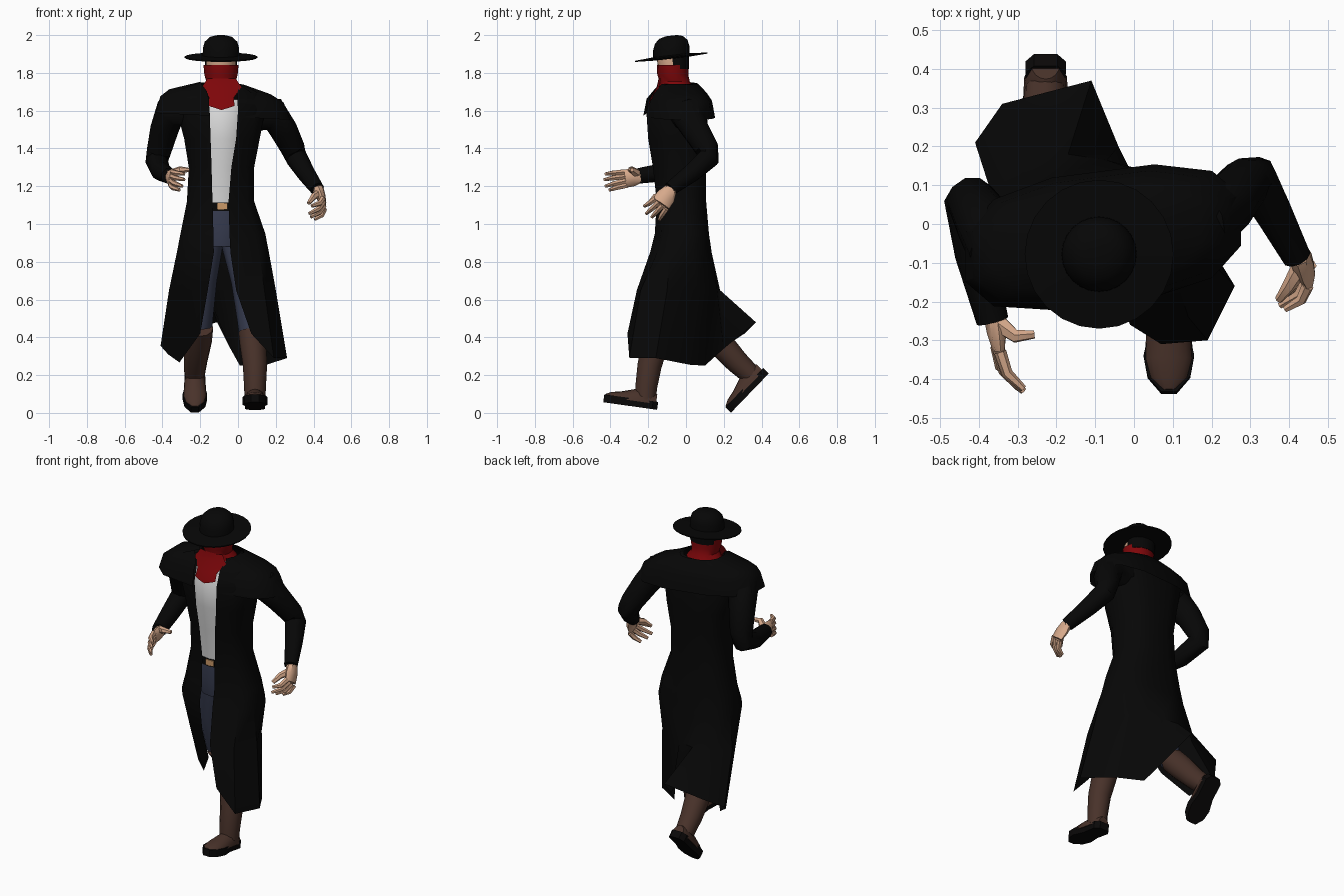
import bpy, bmesh, math
from mathutils import Vector, Matrix


def material(name, r, g, b):
    m = bpy.data.materials.new(name)
    m.diffuse_color = (r, g, b, 1)
    return m


BLACK = material("black cloth", 0.002, 0.002, 0.002)
RED = material("red cloth", 0.21, 0.002, 0.003)
WHITE = material("white shirt", 0.72, 0.72, 0.72)
DENIM = material("dark denim", 0.038, 0.045, 0.08)
BROWN = material("brown leather", 0.066, 0.032, 0.023)
SOLE = material("dark sole", 0.003, 0.0025, 0.0025)
SKIN = material("skin", 0.68, 0.40, 0.26)
BRASS = material("brass", 0.60, 0.32, 0.14)


def loft(name, rings, mat, closed=True, caps=True, matrix=None, angle=40):
    """Skin a list of equal-length point rings."""
    bm = bmesh.new()
    vs = [[bm.verts.new(p) for p in r] for r in rings]
    n = len(rings[0])
    for a, b in zip(vs, vs[1:]):
        for i in range(n if closed else n - 1):
            j = (i + 1) % n
            bm.faces.new((a[i], a[j], b[j], b[i]))
    if closed and caps:
        bm.faces.new(vs[0])
        bm.faces.new(vs[-1])
    bmesh.ops.recalc_face_normals(bm, faces=bm.faces[:])
    me = bpy.data.meshes.new(name)
    bm.to_mesh(me)
    bm.free()
    me.materials.append(mat)
    ob = bpy.data.objects.new(name, me)
    bpy.context.collection.objects.link(ob)
    if matrix:
        me.transform(matrix)
    bpy.ops.object.select_all(action='DESELECT')
    ob.select_set(True)
    bpy.context.view_layer.objects.active = ob
    bpy.ops.object.shade_smooth_by_angle(angle=math.radians(angle))
    return ob


def tube(name, path, mat, n=8, ref=None):
    """Tube along points (x, y, z, r) or (x, y, z, r1, r2); r1 lies along ref."""
    pts = [Vector(p[:3]) for p in path]
    u = Vector(ref) if ref else None
    rings = []
    for i, p in enumerate(pts):
        t = (pts[min(i + 1, len(pts) - 1)] - pts[max(i - 1, 0)]).normalized()
        if u is None:
            u = Vector((1, 0, 0)) if abs(t.x) < 0.7 else Vector((0, 0, 1))
        u = (u - t * u.dot(t)).normalized()
        v = t.cross(u)
        r1, r2 = path[i][3], path[i][-1]
        rings.append([p + u * r1 * math.cos(a) + v * r2 * math.sin(a)
                      for a in (2 * math.pi * k / n for k in range(n))])
    return loft(name, rings, mat)


def ell(z, cx, cy, rx, ry, n=16, tilt=0.0):
    return [Vector((cx + rx * math.cos(a), cy + ry * math.sin(a), z + tilt * ry * math.sin(a)))
            for a in (2 * math.pi * k / n for k in range(n))]


def open_ring(z, x0, x1, y0, y1, gl, gr, shear=0.0, tilt=0.0):
    """12-point rounded ring, open at the front between gl and gr."""
    cx, cy, rx, ry = (x0 + x1) / 2, (y0 + y1) / 2, (x1 - x0) / 2, (y1 - y0) / 2
    f = lambda c: math.copysign(abs(c) ** 0.75, c)
    pts = [(gl, y0)]
    for k in range(10):
        a = math.radians(45 + 30 * k)
        pts.append((cx - rx * f(math.sin(a)), cy - ry * f(math.cos(a))))
    pts.append((gr, y0))
    return [Vector((x, y + shear * (x + .09), z + tilt * (x + .09))) for x, y in pts]


# Long open coat with a windblown hem
coat = [open_ring(*r) for r in (
    (1.74, -.20, .02, -.13, .05, -.19, .01),
    (1.69, -.32, .13, -.17, .09, -.16, -.005),
    (1.60, -.33, .15, -.21, .115, -.15, 0),
    (1.45, -.29, .12, -.20, .12, -.145, -.01),
    (1.30, -.265, .09, -.175, .11, -.14, -.035),
    (1.12, -.275, .09, -.155, .11, -.135, -.05),
    (.95, -.31, .15, -.165, .125, -.13, -.045),
    (.85, -.33, .17, -.19, .14, -.128, -.04))]
knee = [(-.16, -.12), (-.27, -.09), (-.335, -.01), (-.365, .07), (-.30, .15), (-.17, .18),
        (-.07, .165), (.02, .14), (.12, .06), (.20, -.10), (.14, -.24), (-.01, -.26)]
hem = [(-.20, .0, .42), (-.31, .11, .267), (-.37, .14, .31), (-.41, .21, .355),
       (-.34, .31, .42), (-.11, .37, .48), (-.04, .20, .34), (.01, .10, .25),
       (.15, .02, .255), (.26, -.16, .29), (.19, -.30, .29), (.07, -.31, .42)]
coat.append([Vector((x, y, .65)) for x, y in knee])
coat.append([Vector(p) for p in hem])
loft("long_coat", coat, BLACK, closed=False)

# Shoulder cape, slightly twisted with the stride
loft("shoulder_cape", [open_ring(*r, shear=.13, tilt=-.05) for r in (
    (1.745, -.21, .03, -.12, .06, -.20, .02),
    (1.70, -.37, .18, -.165, .10, -.165, -.005),
    (1.66, -.42, .25, -.20, .125, -.155, 0),
    (1.57, -.445, .285, -.218, .14, -.15, 0))], BLACK, closed=False)

# Sleeves
tube("right_sleeve", [(-.27, -.06, 1.60, .09), (-.36, -.05, 1.59, .09), (-.39, .01, 1.50, .075),
                      (-.42, .06, 1.38, .064), (-.43, .06, 1.33, .06),
                      (-.41, -.08, 1.28, .052), (-.365, -.25, 1.255, .042)], BLACK, 10)
tube("left_sleeve", [(.08, 0, 1.58, .09), (.19, .01, 1.58, .09), (.24, .05, 1.50, .075),
                     (.29, .11, 1.40, .065), (.31, .12, 1.35, .06),
                     (.36, .03, 1.27, .05), (.42, -.085, 1.185, .038)], BLACK, 10)

# Shirt, belt, buckle, trousers
loft("shirt", [ell(1.66, -.085, -.05, .15, .12), ell(1.58, -.085, -.06, .16, .14),
               ell(1.45, -.085, -.05, .15, .145), ell(1.30, -.09, -.04, .14, .13),
               ell(1.10, -.09, -.03, .14, .12)], WHITE)
loft("belt", [ell(1.115, -.09, -.03, .146, .126), ell(1.07, -.09, -.03, .146, .126)], BLACK)
loft("buckle", [[Vector((x, y, z)) for x, z in ((-.11, 1.078), (-.055, 1.078), (-.055, 1.112), (-.11, 1.112))]
                for y in (-.154, -.161)], BRASS)
loft("trouser_hips", [ell(1.09, -.09, -.03, .14, .12), ell(.97, -.09, -.03, .16, .125),
                      ell(.88, -.09, -.03, .13, .11)], DENIM)
tube("rear_trouser_leg", [(-.155, 0, .98, .09), (-.19, .01, .70, .078), (-.20, .08, .46, .064)], DENIM, 10)
tube("front_trouser_leg", [(-.02, -.03, .98, .09), (.045, -.10, .70, .082), (.075, -.14, .43, .07)], DENIM, 10)

# Boots: shafts, then feet set at the heel and pitched
tube("rear_boot_shaft", [(-.203, .10, .455, .072), (-.21, .17, .38, .072),
                         (-.225, .27, .27, .062), (-.23, .345, .20, .054)], BROWN, 12)
tube("front_boot_shaft", [(.075, -.145, .43, .073), (.08, -.165, .36, .07), (.09, -.193, .25, .064),
                          (.09, -.21, .14, .058), (.09, -.215, .07, .055)], BROWN, 12)


def foot(name, heel, pitch):
    m = Matrix.Translation(heel) @ Matrix.Rotation(math.radians(pitch), 4, 'X')
    rings = []
    for y, w, h in ((.002, .036, .08), (-.04, .055, .105), (-.12, .058, .092),
                    (-.19, .063, .07), (-.24, .05, .06), (-.27, .022, .045)):
        rings.append([Vector((w * math.cos(a), y, .03 + (h - .03) * max(0, math.sin(a))))
                      for a in (math.pi * k / 8 for k in range(9))])
    loft(name + "_boot_foot", rings, BROWN, matrix=m)
    half = [(.03, .012), (.052, -.015), (.05, -.11), (.065, -.18), (.055, -.235), (.02, -.276)]
    out = half + [(-x, y) for x, y in reversed(half)]
    loft(name + "_boot_sole", [[Vector((x, y, z)) for x, y in out] for z in (0, .042)], SOLE, matrix=m)


foot("rear", (-.228, .43, .20), 46)
foot("front", (.09, -.165, .018), -8)


# Hands: palm, four bent fingers, thumb
def hand(name, wrist, knuckles, tips, bulge, thumb):
    k = [Vector(p) for p in knuckles]
    axis = k[0] - k[1]
    w, mid = Vector(wrist), (k[0] + k[1]) / 2
    half = axis.length / 2 + .012
    tube(name + "_palm", [(*w, .034, .03), (*w.lerp(mid, .5), half, .026), (*mid, half, .016)],
         SKIN, 8, axis)
    for i, tip in enumerate(tips):
        a, b = k[0].lerp(k[1], i / 3), Vector(tip)
        m = (a + b) / 2 + Vector(bulge)
        tube(f"{name}_finger_{i + 1}", [(*a, .016), (*m, .0145), (*b, .009)], SKIN, 6)
    tube(name + "_thumb", [(*p, r) for p, r in zip(thumb, (.024, .018, .011))], SKIN, 6)


hand("right_hand", (-.358, -.235, 1.255), [(-.345, -.33, 1.275), (-.355, -.315, 1.205)],
     [(-.285, -.425, 1.265), (-.285, -.432, 1.235), (-.295, -.425, 1.20), (-.31, -.405, 1.18)],
     (-.012, -.008, 0), [(-.345, -.26, 1.268), (-.305, -.29, 1.288), (-.257, -.285, 1.286)])
hand("left_hand", (.424, -.08, 1.185), [(.448, -.16, 1.135), (.456, -.105, 1.08)],
     [(.39, -.22, 1.095), (.377, -.21, 1.055), (.385, -.18, 1.037), (.405, -.14, 1.024)],
     (.012, -.006, -.006), [(.43, -.11, 1.16), (.40, -.16, 1.145), (.374, -.195, 1.11)])

# Head, hair and bandana
loft("face", [ell(1.74, -.09, -.06, .06, .06), ell(1.80, -.09, -.07, .078, .075),
              ell(1.88, -.09, -.073, .078, .082)], SKIN)
loft("hair", [ell(1.82, -.09, -.045, .083, .06), ell(1.89, -.09, -.045, .088, .062)], BLACK)
loft("bandana", [ell(1.842, -.09, -.07, .093, .084), ell(1.79, -.09, -.07, .088, .082),
                 ell(1.755, -.09, -.06, .078, .08), ell(1.72, -.09, -.05, .105, .09)], RED)
# Hanging front of the bandana
bib = []
for z, w, y, drop in ((1.77, .075, -.145, 0), (1.725, .105, -.155, 0),
                      (1.67, .066, -.188, .005), (1.625, .068, -.207, .022)):
    bib.append([Vector((-.087 + w * s, y + .012 * s * s, z - drop * (1 - abs(s))))
                for s in (-1, -.5, 0, .5, 1)])
loft("bandana_front", bib, RED, closed=False)

# Wide-brimmed hat
loft("hat", [ell(z, -.09, -.078, r, r, 24, .115) for r, z in (
    (.09, 1.875), (.192, 1.880), (.192, 1.886), (.097, 1.893), (.096, 1.93),
    (.086, 1.965), (.062, 1.988), (.03, 1.997))], BLACK)
